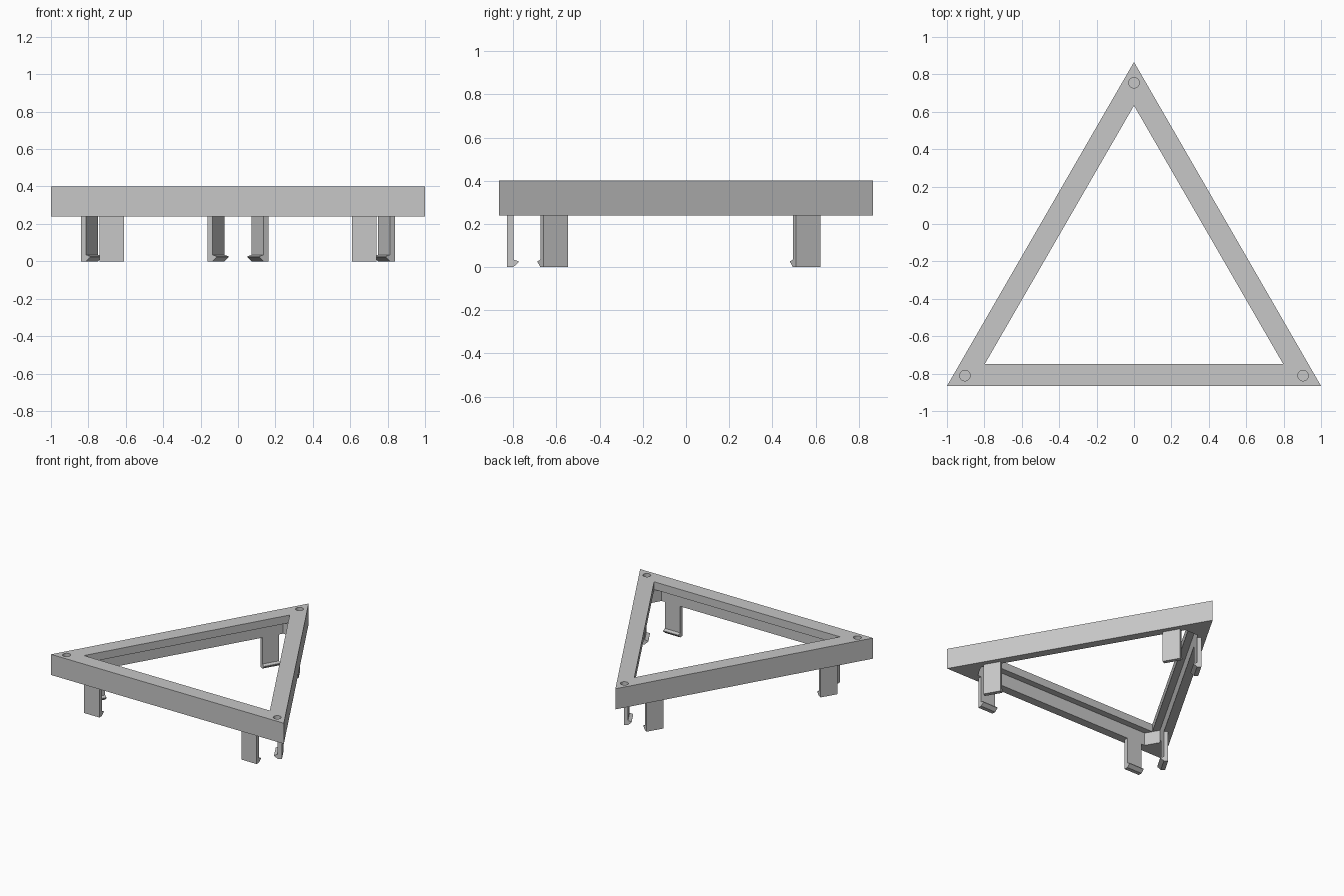
import bpy, bmesh
from math import sin, cos, pi, radians, sqrt
from mathutils import Matrix, Vector

if "Cube" in bpy.data.objects:
    bpy.data.objects.remove(bpy.data.objects["Cube"], do_unlink=True)

grey = bpy.data.materials.new("plain grey")
grey.use_nodes = True
grey.diffuse_color = (0.57, 0.57, 0.57, 1)
grey.node_tree.nodes["Principled BSDF"].inputs["Base Color"].default_value = (0.57, 0.57, 0.57, 1)

R_OUT = 1 / sqrt(3)            # inradius of the outer triangle
R_WALL, R_LIP = 0.511, 0.461   # inradii of the wall and the lip
TOP, LIP, BOTTOM = 0.40, 0.34, 0.24
CENTRE = Vector((0, R_OUT - sqrt(3) / 2, 0))
CORNERS = [radians(90 + 120 * i) for i in range(3)]


def make(name, bm):
    bmesh.ops.recalc_face_normals(bm, faces=bm.faces)
    mesh = bpy.data.meshes.new(name)
    bm.to_mesh(mesh)
    bm.free()
    mesh.materials.append(grey)
    ob = bpy.data.objects.new(name, mesh)
    ob.location = CENTRE
    bpy.context.collection.objects.link(ob)
    return ob


def polar(r, a, z):
    return Vector((r * cos(a), r * sin(a), z))


def prism(bm, points, offset):
    face = bm.faces.new([bm.verts.new(p) for p in points])
    out = bmesh.ops.extrude_face_region(bm, geom=[face])
    moved = [v for v in out["geom"] if isinstance(v, bmesh.types.BMVert)]
    bmesh.ops.translate(bm, verts=moved, vec=offset)


# Frame: stepped section swept round the three corners
section = [(R_OUT, TOP), (R_OUT, BOTTOM), (R_WALL, BOTTOM),
           (R_WALL, LIP), (R_LIP, LIP), (R_LIP, TOP)]
bm = bmesh.new()
rings = [[bm.verts.new(polar(2 * r, a, z)) for r, z in section] for a in CORNERS]
for i in range(3):
    a, b = rings[i], rings[(i + 1) % 3]
    for j in range(6):
        k = (j + 1) % 6
        bm.faces.new((a[j], b[j], b[k], a[k]))
frame = make("triangle_frame", bm)

# Corner blocks below the lip
bm = bmesh.new()
depth = 2 * (R_WALL - R_LIP)
for a in CORNERS:
    along = polar(1, a, 0)
    side = polar(1, a + pi / 2, 0) * depth / sqrt(3)
    tip = polar(2 * R_WALL, a, BOTTOM)
    foot = tip - along * depth
    prism(bm, [tip, foot + side, foot - side], (0, 0, LIP - BOTTOM))
blocks = make("corner_blocks", bm)

# Round blind holes in the corners
bm = bmesh.new()
for a in CORNERS:
    bmesh.ops.create_cone(bm, cap_ends=True, segments=32, radius1=0.028, radius2=0.028,
                          depth=0.2, matrix=Matrix.Translation(polar(1.044, a, TOP)))
cutter = make("hole_cutter", bm)
cutter.hide_render = True
cutter.hide_viewport = True
for ob in (frame, blocks):
    mod = ob.modifiers.new("holes", "BOOLEAN")
    mod.operation = "DIFFERENCE"
    mod.solver = "EXACT"
    mod.object = cutter

# Snap clips: hooked profile, two on each side of the frame
profile = [(-0.541, BOTTOM), (-0.541, 0), (-0.511, 0), (-0.486, 0.022),
           (-0.486, 0.027), (-0.511, 0.035), (-0.511, BOTTOM)]
for i, name in enumerate(("front", "left", "right")):
    bm = bmesh.new()
    for x in (-0.74, 0.61):
        prism(bm, [Vector((x, y, z)) for y, z in profile], (0.13, 0, 0))
    bmesh.ops.rotate(bm, verts=bm.verts, matrix=Matrix.Rotation(2 * pi * i / 3, 3, "Z"))
    make(name + "_clips", bm)
